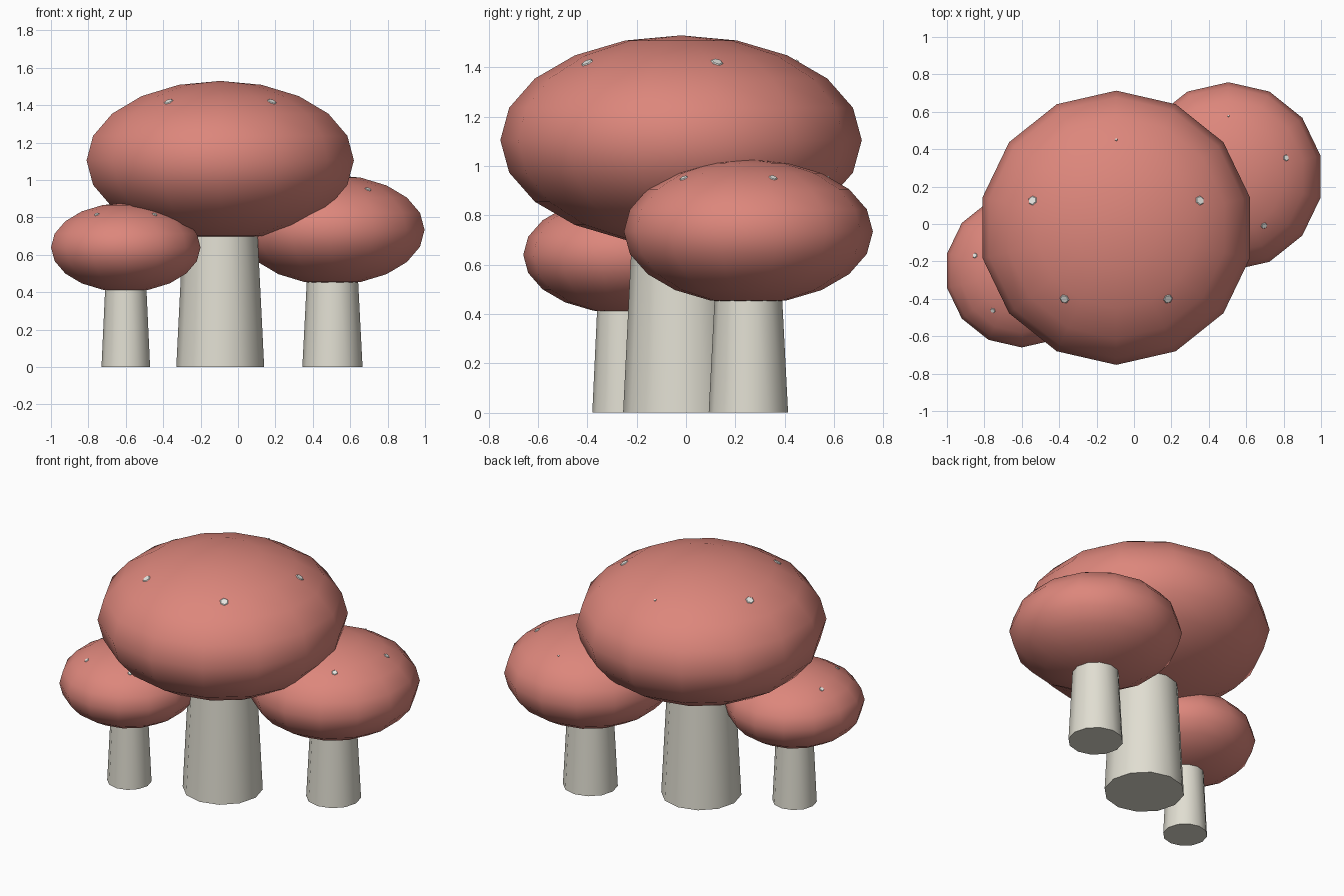
import bpy, bmesh, math
from mathutils import Vector
from mathutils.bvhtree import BVHTree

if "Cube" in bpy.data.objects:
    bpy.data.objects.remove(bpy.data.objects["Cube"], do_unlink=True)


def make_material(name, rgb):
    mat = bpy.data.materials.new(name)
    mat.use_nodes = True
    color = (*rgb, 1.0)
    mat.diffuse_color = color
    mat.node_tree.nodes["Principled BSDF"].inputs["Base Color"].default_value = color
    return mat


CAP_RED = make_material("cap red", (0.72, 0.24, 0.2))
STEM_CREAM = make_material("stem cream", (0.75, 0.73, 0.64))
SPOT_WHITE = make_material("spot white", (0.84, 0.84, 0.8))


def finish(name, mat, angle):
    obj = bpy.context.object
    obj.name = obj.data.name = name
    obj.data.materials.append(mat)
    bpy.ops.object.shade_smooth_by_angle(angle=math.radians(angle))
    return obj


def build_mushroom(name, x, y, cap_z, cap_r, cap_h, base_r, top_r):
    # Tapered stem, ending inside the cap
    bpy.ops.mesh.primitive_cone_add(vertices=12, radius1=base_r, radius2=top_r,
                                    depth=cap_z, location=(x, y, cap_z / 2))
    finish(name + "_stem", STEM_CREAM, 40)

    # Flattened low-poly cap
    bpy.ops.mesh.primitive_uv_sphere_add(segments=14, ring_count=10, radius=1,
                                         location=(x, y, cap_z))
    cap = bpy.context.object
    for v in cap.data.vertices:
        v.co = (v.co.x * cap_r, v.co.y * cap_r, v.co.z * cap_h)
    finish(name + "_cap", CAP_RED, 75)

    # Ring of five small spots lying on the cap surface
    bm = bmesh.new()
    bm.from_mesh(cap.data)
    tree = BVHTree.FromBMesh(bm)
    bm.free()
    for i in range(5):
        a = math.radians(90 + 72 * i)
        start = Vector((math.cos(a), math.sin(a), 0)) * cap_r * 0.642
        start.z = cap_h * 2
        hit, normal, _, _ = tree.ray_cast(start, Vector((0, 0, -1)))
        size = cap_r * (0.012 if i == 0 else 0.042)  # back spot barely emerges
        bpy.ops.mesh.primitive_cone_add(
            vertices=6, radius1=size, radius2=size * 0.7, depth=0.008,
            location=hit + Vector((x, y, cap_z)),
            rotation=normal.to_track_quat('Z', 'Y').to_euler())
        finish(f"{name}_spot_{i + 1}", SPOT_WHITE, 30)


build_mushroom("large", -0.095, -0.02, 1.105, 0.733, 0.425, 0.235, 0.18)
build_mushroom("medium", 0.505, 0.253, 0.734, 0.505, 0.293, 0.161, 0.123)
build_mushroom("small", -0.6, -0.25, 0.64, 0.41, 0.238, 0.13, 0.1)
